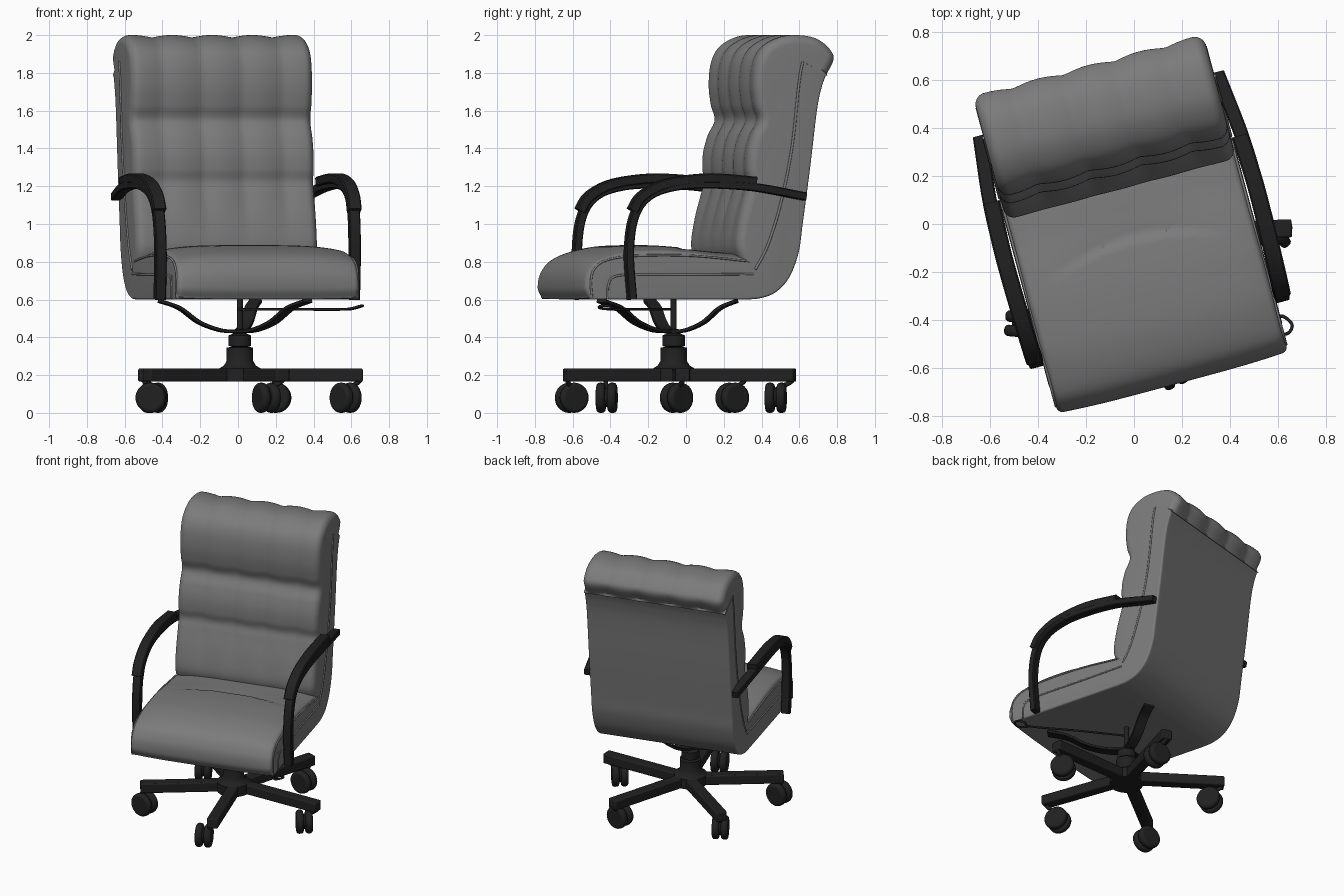
import bpy, bmesh, math
from mathutils import Matrix, Vector

if "Cube" in bpy.data.objects:
    bpy.data.objects.remove(bpy.data.objects["Cube"])

dark = bpy.data.materials.new("dark_plastic")
dark.diffuse_color = (0.015, 0.015, 0.015, 1)
dark.use_nodes = True
dark.node_tree.nodes["Principled BSDF"].inputs["Base Color"].default_value = dark.diffuse_color
leather = bpy.data.materials.new("grey_leather")
leather.diffuse_color = (0.2, 0.2, 0.2, 1)
leather.use_nodes = True
leather.node_tree.nodes["Principled BSDF"].inputs["Base Color"].default_value = leather.diffuse_color
# The upper chair is swivelled 15 degrees on its base
SWIVEL = Matrix.Rotation(math.radians(15), 4, 'Z') @ Matrix.Translation((-0.014, 0, 0))
FIXED = Matrix.Identity(4)


def smooth(pts, n=8):
    """Catmull-Rom spline through the points."""
    p = [Vector(q) for q in pts]
    p = [2 * p[0] - p[1]] + p + [2 * p[-1] - p[-2]]
    out = []
    for a, b, c, d in zip(p, p[1:], p[2:], p[3:]):
        for i in range(n):
            t = i / n
            out.append(0.5 * (2 * b + (c - a) * t + (2 * a - 5 * b + 4 * c - d) * t * t
                              + (3 * b - a - 3 * c + d) * t ** 3))
    return out + [p[-2]]


def finish(name, bm, matrix, mat):
    bmesh.ops.recalc_face_normals(bm, faces=bm.faces)
    me = bpy.data.meshes.new(name)
    bm.to_mesh(me)
    bm.free()
    ob = bpy.data.objects.new(name, me)
    ob.matrix_world = matrix
    bpy.context.collection.objects.link(ob)
    me.materials.append(mat)
    return ob


def skin(bm, rings):
    rings = [[bm.verts.new(p) for p in r] for r in rings]
    for a, b in zip(rings, rings[1:]):
        for i in range(len(a)):
            j = (i + 1) % len(a)
            bm.faces.new((a[i], a[j], b[j], b[i]))
    bm.faces.new(rings[0])
    bm.faces.new(rings[-1])


def upholster(name, splines, half, r, sag=lambda u, v, z: 0):
    """Extrude a closed side profile across the width, with rounded ends and padding."""
    prof = []
    for pts, weight in splines:
        prof += [(q, weight) for q in smooth(pts)[:-1]]
    n = len(prof)
    area = sum(prof[i - 1][0].cross(prof[i][0]) for i in range(n))
    ends = [half - r + r * math.sin(k * math.pi / 14) for k in range(8)]
    mid = [(half - r) * k / 24 for k in range(-23, 24)]
    rings = []
    for u in [-e for e in reversed(ends)] + mid + ends:
        e = max(0, abs(u) - half + r)
        d = r - math.sqrt(max(0, r * r - e * e))
        ring = []
        for i, (q, w) in enumerate(prof):
            t = (prof[(i + 1) % n][0] - prof[i - 1][0]).normalized()
            inward = Vector((-t.y, t.x)) * (1 if area > 0 else -1)
            s = q + inward * w * (d + sag(u, q.x, q.y))
            ring.append((u, s.x, s.y))
        rings.append(ring)
    bm = bmesh.new()
    skin(bm, rings)
    return finish(name, bm, SWIVEL, leather)


def sweep(name, pts, side, w, h, matrix):
    """Sweep a chamfered bar section along a path."""
    path, side, c = smooth(pts, 6), Vector(side), min(w, h) * 0.25
    sec = [(w - c, h), (w, h - c), (w, c - h), (w - c, -h), (c - w, -h), (-w, c - h), (-w, h - c), (c - w, h)]
    rings = []
    for i, p in enumerate(path):
        t = (path[min(i + 1, len(path) - 1)] - path[max(i - 1, 0)]).normalized()
        up = side.cross(t).normalized()
        rings.append([p + side * a + up * b for a, b in sec])
    bm = bmesh.new()
    skin(bm, rings)
    return finish(name, bm, matrix, dark)


def pipe(name, pts, r, matrix, mat):
    cu = bpy.data.curves.new(name, 'CURVE')
    cu.dimensions, cu.bevel_depth, cu.bevel_resolution, cu.use_fill_caps = '3D', r, 2, True
    sp = cu.splines.new('POLY')
    path = smooth(pts, 6)
    sp.points.add(len(path) - 1)
    for q, p in zip(sp.points, path):
        q.co = (*p, 1)
    ob = bpy.data.objects.new(name, cu)
    ob.matrix_world = matrix
    bpy.context.collection.objects.link(ob)
    cu.materials.append(mat)


def bevelled(ob, width, seg=3):
    m = ob.modifiers.new("bevel", 'BEVEL')
    m.width, m.segments = width, seg


# Outer shell: one bent slab under the seat and up the back
inner = [(.51, 1.86), (.49, 1.75), (.45, 1.4), (.387, 1.1), (.315, .88), (.25, .76)]
upholster("shell", [
    ([(-.56, .6), (-.2, .6), (.2, .6)], 1),
    ([(.2, .6), (.28, .607), (.366, .64), (.44, .72), (.49, .85), (.512, 1), (.553, 1.3),
      (.59, 1.6), (.615, 1.72), (.64, 1.79)], 1),
    ([(.64, 1.79), (.51, 1.86)], 0), (inner, 0),
    ([(.25, .76), (.22, .73)], 0), ([(.22, .73), (-.56, .73)], 0), ([(-.56, .73), (-.56, .6)], 0)],
    .5, .012)


# Back cushion with five vertical tufts and horizontal creases
def tufts(u, v, z):
    return .014 * (1 - abs(math.sin(math.pi * (u - .11) / .22))) * min(1, max(0, (z - .85) / .3))


upholster("back_cushion", [
    ([(.19, .78), (.155, .88), (.172, 1.02), (.208, 1.16), (.226, 1.225), (.216, 1.29), (.22, 1.38),
      (.245, 1.47), (.283, 1.55), (.262, 1.63), (.25, 1.74), (.264, 1.86), (.31, 1.94), (.40, 1.99),
      (.50, 2.0), (.6, 1.98), (.67, 1.925), (.69, 1.87), (.648, 1.785)], 1),
    ([(.648, 1.785), (.53, 1.85)], 0), ([(.53, 1.85), (.52, 1.75), (.47, 1.4), (.4, 1.1), (.33, .88), (.27, .75)], 0),
    ([(.27, .75), (.19, .78)], 0)], .498, .045, tufts)


# Seat cushion rolling over the front, with a curved dip behind the crown
def crown(u, v, z):
    blend = min(1, max(0, (z - .66) / .2))
    edge = (.01 + .023 * blend) * (2 * u) ** 4
    arc = v + .07 + .55 * u * u
    dip = .02 * math.exp(-arc / .1) * min(1, arc / .02) * max(0, 1 - (u / .4) ** 2) if arc > 0 else 0
    return edge + dip


upholster("seat_cushion", [
    ([(-.665, .603), (-.69, .66), (-.68, .75), (-.615, .83), (-.46, .878), (-.27, .888), (-.1, .878),
      (.05, .86), (.2, .845), (.29, .82)], 1),
    ([(.29, .82), (.27, .72)], 0), ([(.27, .72), (-.545, .725)], 0),
    ([(-.545, .725), (-.555, .603)], 0), ([(-.555, .603), (-.665, .603)], 0)], .498, .025, crown)

for s in (-1, 1):
    tag = "left" if s < 0 else "right"
    # Piping along the side seams
    pipe(tag + "_back_piping", [(s * .499, v, z) for v, z in inner], .007, SWIVEL, leather)
    pipe(tag + "_seat_top_piping", [(s * .497, v, z) for v, z in
         [(-.645, .61), (-.65, .7), (-.63, .765), (-.56, .81), (-.4, .832), (-.1, .832), (.2, .805)]],
         .006, SWIVEL, leather)
    pipe(tag + "_seat_side_piping", [(s * .499, v, z) for v, z in
         [(-.56, .605), (-.555, .68), (-.52, .722), (-.4, .732), (-.1, .732), (.24, .735)]], .006, SWIVEL, leather)
    # Armrest frame and its pad
    sweep(tag + "_arm_frame", [(s * u, v, z) for u, v, z in
          [(.532, -.435, .6), (.532, -.452, .85), (.535, -.425, 1.04), (.54, -.35, 1.145), (.548, -.22, 1.195),
           (.552, -.04, 1.21), (.545, .23, 1.195), (.513, .52, 1.145)]], (1, 0, 0), .03, .022, SWIVEL)
    sweep(tag + "_arm_pad", [(s * u, v, z) for u, v, z in
          [(.535, -.435, 1.07), (.538, -.385, 1.145), (.542, -.27, 1.207), (.546, -.1, 1.237),
           (.546, .05, 1.24), (.538, .24, 1.224)]], (1, 0, 0), .036, .026, SWIVEL)

# Three spring straps carrying the seat
for deg, reach in ((75, .36), (195, .43), (315, .52)):
    a = math.radians(deg)
    d = Vector((math.cos(a), math.sin(a), 0))
    sweep("seat_strap", [Vector((0, -.08, z)) + d * r * reach for r, z in
          [(0, .43), (.23, .438), (.5, .48), (.75, .555), (1, .592)]], (-d.y, d.x, 0), .035, .009, FIXED)

# Height lever with loop handle
pipe("height_lever", [(0, -.08, .548), (.3, -.24, .548), (.56, -.39, .548), (.62, -.385, .555), (.66, -.42, .567),
                      (.645, -.455, .565), (.61, -.455, .555), (.57, -.40, .548)], .007, FIXED, dark)

# Column and hub, turned
bm = bmesh.new()
skin(bm, [[(r * math.cos(t * math.pi / 16), r * math.sin(t * math.pi / 16), z) for t in range(32)] for r, z in
          [(.11, .165), (.11, .235), (.085, .25), (.07, .275), (.07, .345), (.045, .35), (.06, .355),
           (.06, .41), (.035, .42), (.035, .44), (.016, .445), (.016, .6)]])
finish("column", bm, Matrix.Translation((.01, -.065, 0)), dark)

# Five-legged base with twin-wheel casters: wheel centre and axis angle per leg
CENTRE = Vector((.02, -.04, 0))
casters = [(.57, -.05, 40), (.2, .475, 85), (-.45, .245, 30), (-.46, -.42, 85), (.15, -.605, 25)]
for k, (x, y, ang) in enumerate(casters):
    rot = Matrix.Rotation(math.radians(2 + 72 * k), 4, 'Z')
    bm = bmesh.new()
    bmesh.ops.create_cube(bm, size=1, matrix=Matrix.Translation((.32, 0, .2)) @ Matrix.Diagonal((.64, .075, .07, 1)))
    bevelled(finish("base_leg", bm, Matrix.Translation(CENTRE) @ rot, dark), .008, 2)
    stem = CENTRE + rot @ Vector((.625, 0, 0))
    pipe("caster_stem", [(stem.x, stem.y, .225), (stem.x, stem.y, .17), (x, y, .12), (x, y, .08)], .013, FIXED, dark)
    turn = (Matrix.Translation((x, y, .08)) @ Matrix.Rotation(math.radians(ang), 4, 'Z')
            @ Matrix.Rotation(math.pi / 2, 4, 'Y'))
    for off in (-.03, .03):
        bm = bmesh.new()
        bmesh.ops.create_cone(bm, cap_ends=True, segments=28, radius1=.08, radius2=.08, depth=.048)
        bevelled(finish("caster_wheel", bm, turn @ Matrix.Translation((0, 0, off)), dark), .018)
    bm = bmesh.new()
    bmesh.ops.create_cone(bm, cap_ends=True, segments=20, radius1=.05, radius2=.05, depth=.03)
    finish("caster_axle", bm, turn, dark)

# Smooth shading with kept edges
bpy.ops.object.select_all(action='DESELECT')
for ob in bpy.context.scene.objects:
    if ob.type == 'MESH':
        ob.select_set(True)
        bpy.context.view_layer.objects.active = ob
bpy.ops.object.shade_smooth_by_angle(angle=math.radians(35))
